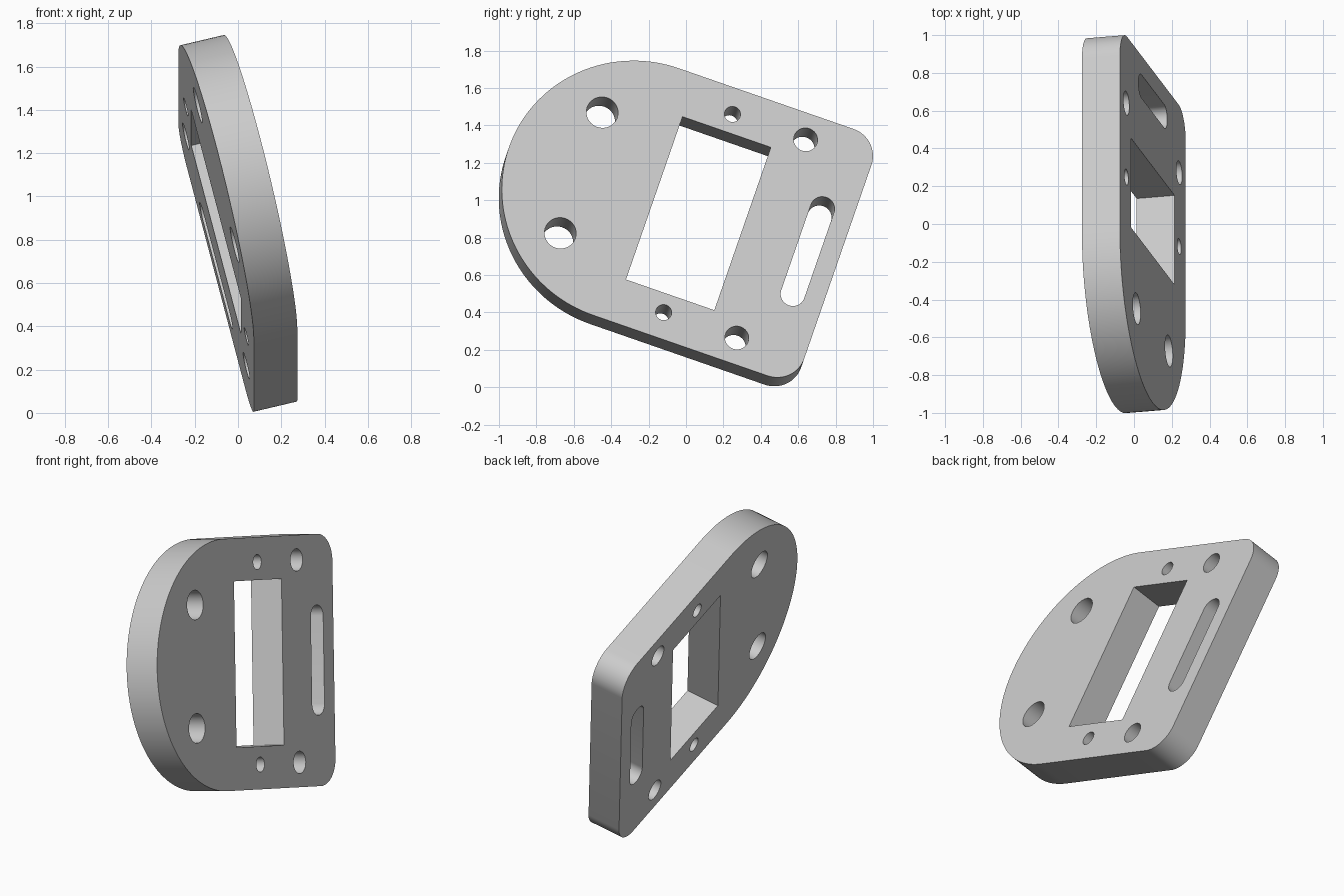
import bpy, bmesh
from math import sin, cos, pi, radians
from mathutils import Matrix, Vector

if "Cube" in bpy.data.objects:
    bpy.data.objects.remove(bpy.data.objects["Cube"], do_unlink=True)

THICK = 0.207
HALF = 0.72          # half height of the plate, also radius of its round end
MID = 0.927          # height of the plate's line of symmetry


def arc(x, y, r, start, end, steps):
    """Points on an arc, angles in degrees."""
    angles = [radians(start + (end - start) * i / steps) for i in range(steps + 1)]
    return [(x + r * cos(a), y + r * sin(a)) for a in angles]


def circle(x, y, r):
    return arc(x, y, r, 0, 360, 40)[:-1]


# Plate outline: round end on one side, rounded corners on the other
edge, corner = 0.547, 0.155
outline = (arc(-0.595, 0, HALF, 90, 270, 72)
           + arc(edge - corner, corner - HALF, corner, -90, 0, 16)
           + arc(edge - corner, HALF - corner, corner, 0, 90, 16))

# Openings: rectangular window, slot and mirrored pairs of round holes
window = [(-0.492, -0.475), (0.008, -0.475), (0.008, 0.475), (-0.492, 0.475)]
slot = arc(0.376, 0.25, 0.065, 0, 180, 20) + arc(0.376, -0.25, 0.065, 180, 360, 20)
loops = [outline, window, slot]
for x, y, r in [(-0.905, 0.352, 0.085), (0.17, 0.578, 0.064), (-0.244, 0.578, 0.043)]:
    loops += [circle(x, side * y, r) for side in (1, -1)]

# Fill the profile around the openings and extrude it
bm = bmesh.new()
for loop in loops:
    verts = [bm.verts.new((x, y + MID, 0)) for x, y in loop]
    for i, v in enumerate(verts):
        bm.edges.new((verts[i - 1], v))
bmesh.ops.triangle_fill(bm, use_beauty=True, edges=bm.edges[:], normal=(0, 0, 1))
result = bmesh.ops.extrude_face_region(bm, geom=bm.faces[:], use_keep_orig=True)
moved = [g for g in result["geom"] if isinstance(g, bmesh.types.BMVert)]
bmesh.ops.translate(bm, vec=(0, 0, -THICK), verts=moved)
bmesh.ops.recalc_face_normals(bm, faces=bm.faces[:])
mesh = bpy.data.meshes.new("mounting_plate")
bm.to_mesh(mesh)
bm.free()

# Material
grey = bpy.data.materials.new("light grey")
grey.use_nodes = True
grey.diffuse_color = (0.6, 0.6, 0.6, 1)
grey.node_tree.nodes["Principled BSDF"].inputs["Base Color"].default_value = (0.6, 0.6, 0.6, 1)
mesh.materials.append(grey)

# Stand the plate up, leaning and turned
plate = bpy.data.objects.new("mounting_plate", mesh)
bpy.context.collection.objects.link(plate)
turn, lean = radians(19.15), radians(14)
along = Vector((0, cos(turn), -sin(turn)))
normal = Vector((cos(lean), sin(lean) * sin(turn), sin(lean) * cos(turn)))
up = normal.cross(along)
rotation = Matrix((along, up, normal)).transposed().to_4x4()
plate.matrix_world = Matrix.Translation((0.324, 0, 0)) @ rotation

bpy.ops.object.select_all(action="DESELECT")
plate.select_set(True)
bpy.context.view_layer.objects.active = plate
bpy.ops.object.shade_smooth_by_angle(angle=radians(30))
